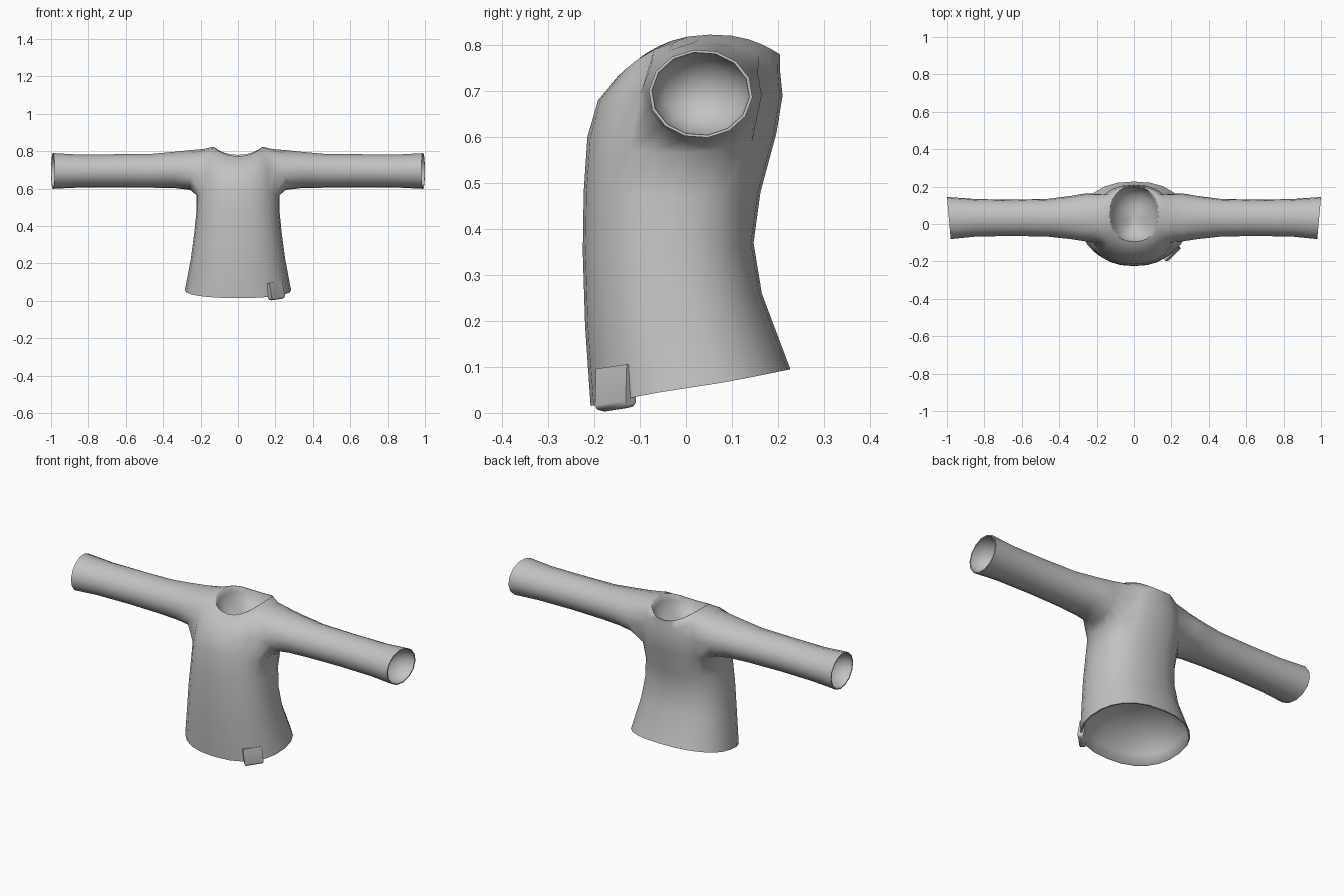
import bpy, bmesh
from math import sin, cos, pi, atan2, radians, copysign
from mathutils import Vector, Matrix

cube = bpy.data.objects.get("Cube")
if cube:
    bpy.data.objects.remove(cube, do_unlink=True)

wool = bpy.data.materials.new("grey_wool")
wool.use_nodes = True
colour = (0.54, 0.54, 0.54, 1)
wool.diffuse_color = colour
wool.node_tree.nodes["Principled BSDF"].inputs["Base Color"].default_value = colour


def finish(name, bm, angle):
    bmesh.ops.recalc_face_normals(bm, faces=bm.faces)
    mesh = bpy.data.meshes.new(name)
    bm.to_mesh(mesh)
    bm.free()
    mesh.materials.append(wool)
    ob = bpy.data.objects.new(name, mesh)
    bpy.context.collection.objects.link(ob)
    bpy.ops.object.select_all(action='DESELECT')
    ob.select_set(True)
    bpy.context.view_layer.objects.active = ob
    bpy.ops.object.shade_smooth_by_angle(angle=radians(angle))


def bridge(bm, a, b):
    n = len(a)
    for i in range(n):
        j = (i + 1) % n
        bm.faces.new((a[i], a[j], b[j], b[i]))


def lining(bm, loop, inward, depth, rim):
    """Thin rim around an opening, then a hollow lining behind it."""
    centre = sum((v.co for v in loop), Vector()) / len(loop)
    last = loop
    for scale, d in ((rim, 0), (0.92, 0.3), (0.7, 0.7), (0.35, 0.95)):
        ring = [bm.verts.new(centre + (v.co - centre) * scale + inward * depth * d)
                for v in loop]
        bridge(bm, last, ring)
        last = ring
    tip = bm.verts.new(centre + inward * depth)
    for i, v in enumerate(last):
        bm.faces.new((v, last[(i + 1) % len(last)], tip))


def fuller(t):
    """Squares off a circle slightly."""
    return copysign(abs(t) ** 0.87, t)


# Body rings: half width, front y, back y, front z, back z, side z
BODY = [
    (0.284, -0.208, 0.227, 0.015, 0.095, 0.055),
    (0.252, -0.220, 0.165, 0.19, 0.26, 0.225),
    (0.234, -0.225, 0.147, 0.35, 0.37, 0.36),
    (0.223, -0.223, 0.162, 0.48, 0.48, 0.47),
    (0.222, -0.215, 0.197, 0.60, 0.61, 0.565),
    (0.215, -0.192, 0.210, 0.68, 0.69, 0.70),
    (0.185, -0.150, 0.205, 0.73, 0.74, 0.812),
    (0.134, -0.100, 0.204, 0.773, 0.78, 0.823),
]
# Sleeve rings: x, front y, back y, bottom z, top z
SLEEVE = [
    (0.255, -0.094, 0.165, 0.592, 0.807),
    (0.34, -0.081, 0.150, 0.602, 0.798),
    (0.46, -0.068, 0.135, 0.604, 0.787),
    (0.65, -0.064, 0.130, 0.606, 0.785),
    (0.85, -0.068, 0.134, 0.605, 0.783),
    (0.99, -0.081, 0.145, 0.598, 0.791),
]
SIDES = 24
ARM_ROWS = (4, 5)
ARM_COLS = {1: [i % SIDES for i in range(-2, 3)]}
ARM_COLS[-1] = [(SIDES // 2 - 1 - i) % SIDES for i in range(-2, 3)]

# Body, left open at the armholes
bm = bmesh.new()
rings = []
for w, yf, yb, zf, zb, zs in BODY:
    ring = []
    for i in range(SIDES):
        a = 2 * pi * i / SIDES
        mid = (zf + zb) / 2
        ring.append(bm.verts.new((
            w * fuller(cos(a)),
            (yf + yb) / 2 + (yb - yf) / 2 * fuller(sin(a)),
            mid + (zb - zf) / 2 * sin(a) + (zs - mid) * cos(a) ** 2)))
    rings.append(ring)

holes = {1: {}, -1: {}}
for r in range(len(rings) - 1):
    for c in range(SIDES):
        d = (c + 1) % SIDES
        quad = (rings[r][c], rings[r][d], rings[r + 1][d], rings[r + 1][c])
        side = next((s for s in ARM_COLS if r in ARM_ROWS and c in ARM_COLS[s]), 0)
        if side:
            holes[side].update(dict.fromkeys(quad))
        else:
            bm.faces.new(quad)
lining(bm, rings[0], Vector((0, 0, 1)), 0.16, 0.975)
lining(bm, rings[-1], Vector((0, 0, -1)), 0.11, 0.97)

# Sleeves, grown out of the armholes
for s, verts in holes.items():
    def around(v):
        return atan2(v.co.z - 0.695, v.co.y - 0.035)
    last = sorted((v for v in verts if v.link_faces), key=around)
    n = len(last)
    start = sum(around(v) - 2 * pi * k / n for k, v in enumerate(last)) / n
    for x, yf, yb, zb, zt in SLEEVE:
        ring = []
        for k in range(n):
            a = start + 2 * pi * k / n
            slant = 0.01 * cos(a) if x > 0.9 else 0
            ring.append(bm.verts.new((
                s * (x + slant),
                (yf + yb) / 2 + (yb - yf) / 2 * cos(a),
                (zb + zt) / 2 + (zt - zb) / 2 * sin(a))))
        bridge(bm, last, ring)
        last = ring
    lining(bm, last, Vector((-s, 0, 0)), 0.10, 0.94)

bmesh.ops.delete(bm, geom=[v for v in bm.verts if not v.link_faces], context='VERTS')
finish("sweater", bm, 75)

# Small tag folded over the hem
bm = bmesh.new()
bmesh.ops.create_cube(bm, size=1)
bmesh.ops.scale(bm, vec=(0.098, 0.03, 0.093), verts=bm.verts)
low = [e for e in bm.edges if all(v.co.z < 0 for v in e.verts)]
bmesh.ops.bevel(bm, geom=low, offset=0.012, segments=2, profile=0.5, affect='EDGES')
turn = (Matrix.Rotation(radians(44), 4, 'Z') @ Matrix.Rotation(radians(-6), 4, 'Y')
        @ Matrix.Rotation(radians(-8), 4, 'X'))
bmesh.ops.transform(bm, matrix=Matrix.Translation((0.2, -0.153, 0.053)) @ turn,
                    verts=bm.verts)
finish("hem_tag", bm, 50)
